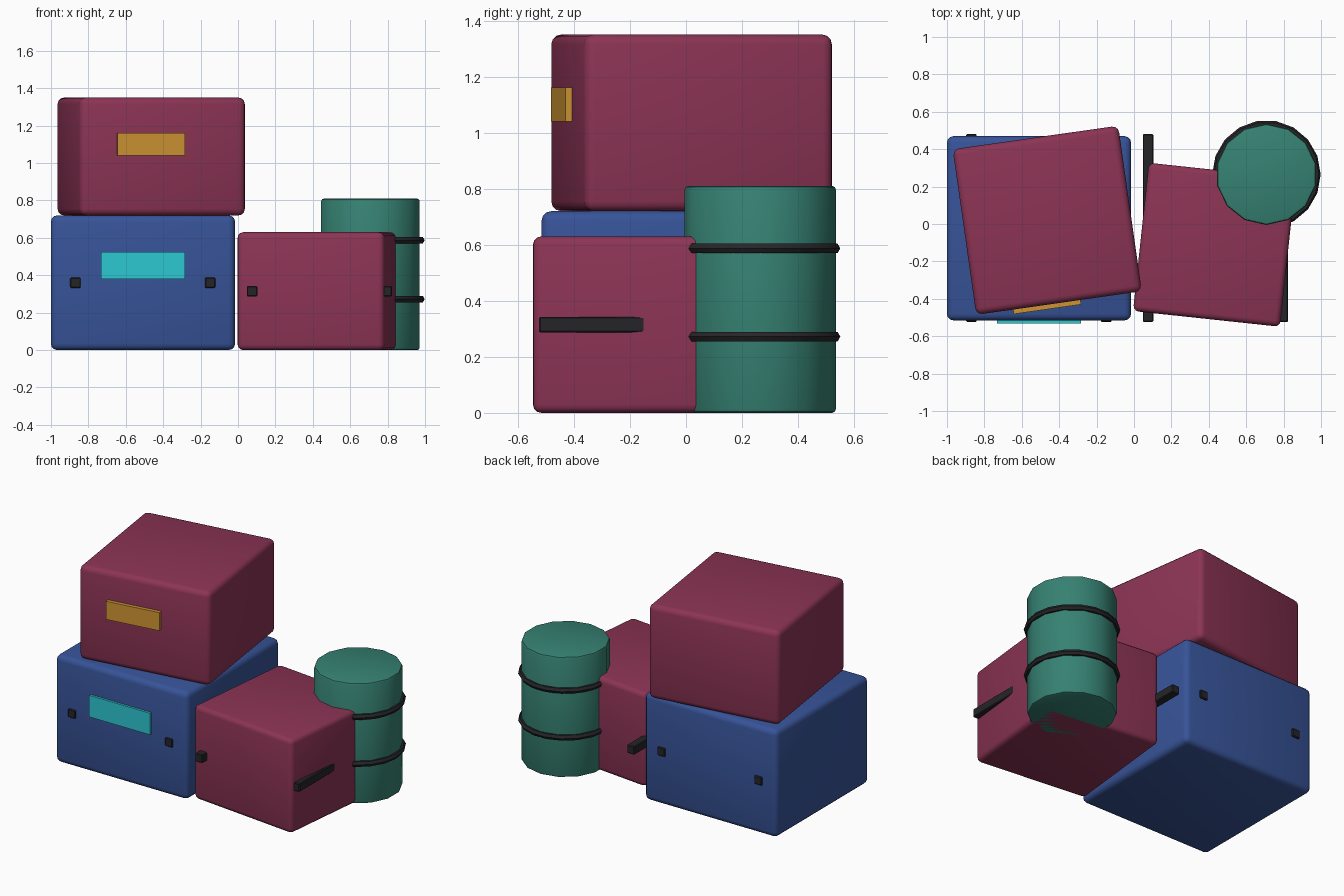
import bpy
import math

if "Cube" in bpy.data.objects:
    bpy.data.objects.remove(bpy.data.objects["Cube"])


def material(name, rgb):
    m = bpy.data.materials.new(name)
    m.diffuse_color = (*rgb, 1)
    m.use_nodes = True
    m.node_tree.nodes["Principled BSDF"].inputs["Base Color"].default_value = m.diffuse_color
    return m


BLUE = material("blue", (0.038, 0.087, 0.314))
RED = material("crimson", (0.262, 0.034, 0.089))
GREEN = material("green", (0.037, 0.223, 0.171))
CYAN = material("cyan", (0.026, 0.578, 0.644))
ORANGE = material("amber", (0.61, 0.296, 0.032))
DARK = material("near_black", (0.0185, 0.0185, 0.022))


def finish(name, mat, bevel=0, segments=2, angle=35):
    ob = bpy.context.object
    ob.name = name
    ob.data.materials.append(mat)
    if bevel:
        mod = ob.modifiers.new("rounded_edges", "BEVEL")
        mod.width = bevel
        mod.segments = segments
        mod.limit_method = "ANGLE"
        mod.angle_limit = math.radians(40)
        bpy.ops.object.modifier_apply(modifier=mod.name)
    bpy.ops.object.shade_smooth_by_angle(angle=math.radians(angle))
    return ob


def box(name, mat, centre, size, turn=0, bevel=0, segments=2):
    bpy.ops.mesh.primitive_cube_add(size=1, location=centre,
                                    rotation=(0, 0, math.radians(turn)))
    bpy.context.object.scale = size
    bpy.ops.object.transform_apply(location=False, rotation=False, scale=True)
    return finish(name, mat, bevel, segments)


# Three crates, the upper one stacked on the blue one
box("blue_crate", BLUE, (-0.508, -0.023, 0.36), (0.985, 0.985, 0.72), 0, 0.035, 3)
box("upper_crate", RED, (-0.464, 0.02, 1.035), (0.894, 0.894, 0.63), 8.1, 0.035, 3)
box("right_crate", RED, (0.43, -0.111, 0.315), (0.79, 0.797, 0.63), -6.1, 0.03, 3)

# Front labels
box("blue_crate_label", CYAN, (-0.508, -0.521, 0.452), (0.45, 0.02, 0.145))
box("upper_crate_label", ORANGE, (-0.465, -0.443, 1.1), (0.364, 0.026, 0.122), 8.1)

# Straight bars running front to back through the two lower crates
for crate, cx, z in (("blue_crate", -0.509, 0.36), ("right_crate", 0.435, 0.315)):
    for side, sx in (("left", -1), ("right", 1)):
        box(f"{crate}_{side}_bar", DARK, (cx + sx * 0.36, -0.022, z),
            (0.056, 1.005, 0.056), 0, 0.005, 1)

# Barrel with two hoops
BX, BY = 0.708, 0.265
bpy.ops.mesh.primitive_cylinder_add(vertices=14, radius=0.27, depth=0.81,
                                    location=(BX, BY, 0.405))
finish("barrel", GREEN, 0.014, 2)
for name, z in (("lower_hoop", 0.272), ("upper_hoop", 0.587)):
    bpy.ops.mesh.primitive_torus_add(location=(BX, BY, z), major_segments=18,
                                     minor_segments=6, major_radius=0.27,
                                     minor_radius=0.02)
    finish(name, DARK, angle=30)
